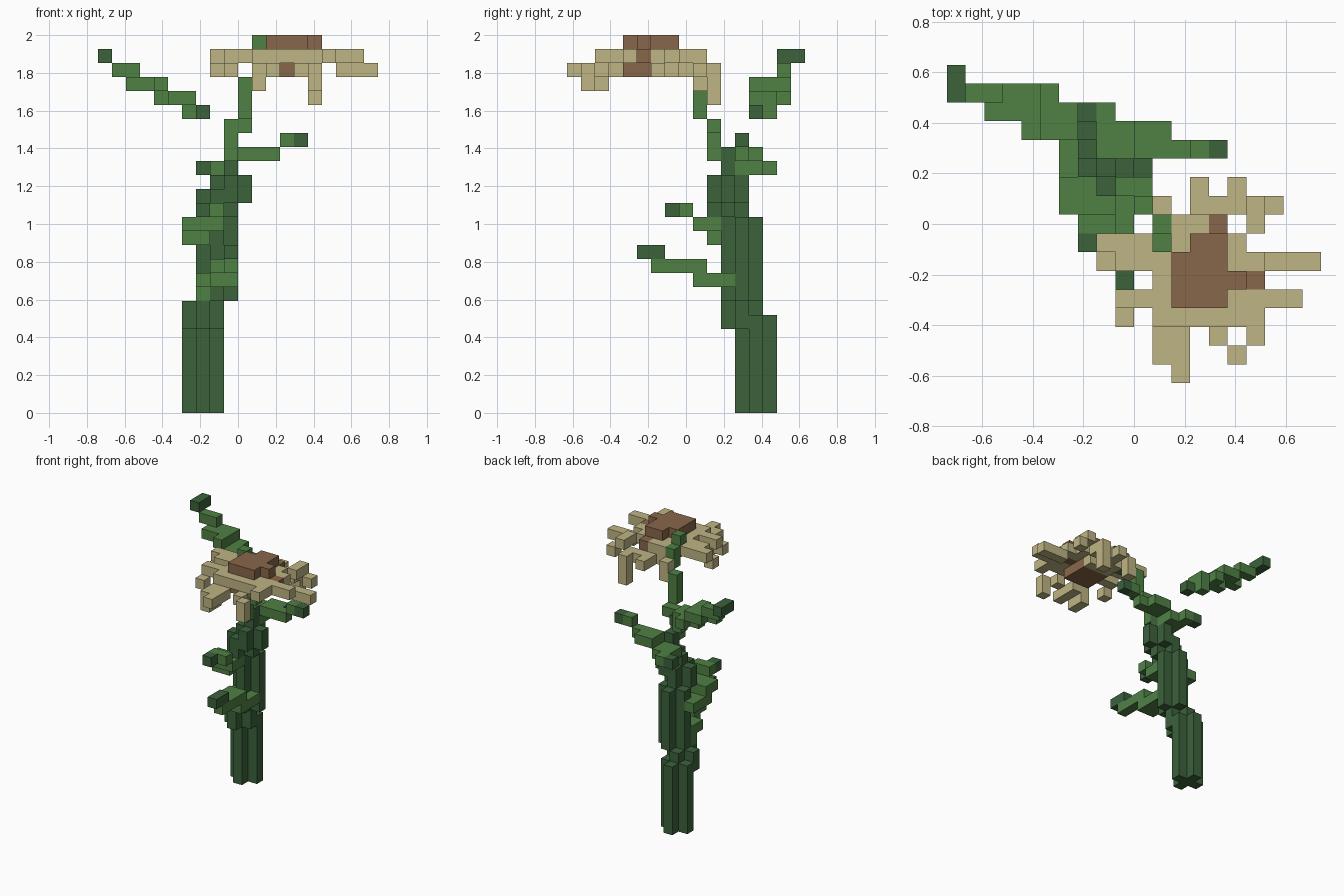
import bpy, bmesh
from mathutils import Vector

if "Cube" in bpy.data.objects:
    bpy.data.objects.remove(bpy.data.objects["Cube"], do_unlink=True)

V = 2 / 27                       # block size
ORIGIN = Vector((-10 * V, -8.5 * V, 0))


def material(name, rgb):
    lin = [((c / 255 + 0.055) / 1.055) ** 2.4 for c in rgb] + [1]
    m = bpy.data.materials.new(name)
    m.use_nodes = True
    m.diffuse_color = lin
    bsdf = m.node_tree.nodes["Principled BSDF"]
    bsdf.inputs["Base Color"].default_value = lin
    bsdf.inputs["Roughness"].default_value = 0.9
    return m


DARK = material("dark green", (59, 98, 59))
LIGHT = material("light green", (80, 129, 69))
CREAM = material("cream", (191, 181, 132))
BROWN = material("brown", (137, 103, 75))


def span(v):
    return range(v[0], v[1] + 1) if isinstance(v, tuple) else (v,)


def cells(rows):
    """Expand (x, y, z) rows, each entry a number or a (first, last) span."""
    return {(i, j, k) for x, y, z in rows
            for i in span(x) for j in span(y) for k in span(z)}


def plus(i, j, k):
    """Plus-shaped column with its centre at i, j."""
    return [((i - 1, i + 1), j, k), (i, (j - 1, j + 1), k)]


def blocks(name, *layers):
    """One object from blocks; each layer is (material, rows). Inner faces are left out."""
    colour = {}
    mesh = bpy.data.meshes.new(name)
    for n, (mat, rows) in enumerate(layers):
        mesh.materials.append(mat)
        colour.update({c: n for c in cells(rows)})
    bm = bmesh.new()
    verts = {}

    def vert(p):
        if p not in verts:
            verts[p] = bm.verts.new(ORIGIN + Vector(p) * V)
        return verts[p]

    for c, n in sorted(colour.items()):
        for axis in range(3):
            for side in (0, 1):
                near = list(c)
                near[axis] += 2 * side - 1
                if tuple(near) in colour:
                    continue
                u, w = (axis + 1) % 3, (axis + 2) % 3
                ring = []
                for a, b in ((0, 0), (1, 0), (1, 1), (0, 1)):
                    p = list(c)
                    p[axis] += side
                    p[u] += a
                    p[w] += b
                    ring.append(vert(tuple(p)))
                face = bm.faces.new(ring if side else ring[::-1])
                face.material_index = n
    bm.to_mesh(mesh)
    bm.free()
    obj = bpy.data.objects.new(name, mesh)
    bpy.context.collection.objects.link(obj)
    return obj


# Thick stem, stepping sideways as it rises
blocks("stem", (DARK, plus(7, 13, (0, 6)) + plus(7, 12, (6, 7)) + plus(8, 12, (8, 13))
                + plus(8, 11, (14, 15)) + plus(9, 11, (15, 16)) + [(9, 11, (17, 18))]))

# Thin neck curling over into the flower
blocks("neck", (LIGHT, [(9, 10, (18, 20)), (10, 10, 20), (10, 9, (21, 23)),
                        (11, 8, (24, 25)), (11, 7, 26)]))

# Leaves, from the bottom up
blocks("lower_leaf",
       (LIGHT, [((7, 8), 11, 8), ((7, 9), (10, 11), 9), ((8, 9), 9, 9),
                ((8, 9), (8, 9), 10), (9, (6, 7), 10)]),
       (DARK, [(9, (5, 6), 11)]))
blocks("middle_leaf",
       (LIGHT, [(6, (10, 12), 12), (7, (10, 11), 12), ((6, 8), (9, 10), 13),
                ((7, 8), 8, 14)]),
       (DARK, [(7, 7, 14)]))
blocks("back_leaf",
       (LIGHT, [((8, 9), (12, 13), 17), (8, 14, 17)]),
       (DARK, [(7, 14, 17)]))
blocks("side_leaf",
       (LIGHT, [((10, 11), (12, 13), 18), (12, 12, 18), (13, 12, 19)]),
       (DARK, [(14, 12, 19)]))
blocks("upper_leaf",
       (LIGHT, [((1, 2), 15, 24), ((2, 4), 14, 23), ((3, 4), 15, 23), (4, 13, 23),
                ((4, 6), 14, 22), ((5, 6), 13, 22), (5, 15, 22), (6, 14, 21)]),
       (DARK, [(0, (15, 16), 25), (7, 13, 21)]))

# Brown flower centre
blocks("flower_centre",
       (BROWN, [((12, 14), (4, 6), (24, 26)), ((13, 14), 7, (25, 26)), (15, 5, (25, 26)),
                (16, 5, 25), (14, 8, 25)]))

# Petals: ring around the centre, then drooping tips
blocks("petals",
       (CREAM, [((11, 16), 3, 25), (11, (4, 6), 25), (12, 7, 25), ((12, 13), 8, (24, 25)),
                ((12, 14), 7, 24), (15, 7, 25)]),
       (CREAM, [((8, 10), 7, 25), ((9, 10), 6, 25), (8, 6, 24),
                ((9, 10), 4, 25), (9, 3, 24)]),
       (CREAM, [((15, 16), 6, 25), ((17, 19), 6, 24), ((15, 18), 4, 25), (16, 2, 25)]),
       (CREAM, [((11, 12), 2, 24), (12, (0, 1), 24), (11, 1, (23, 24)), (11, 2, 23),
                (14, 2, 24), (15, 1, (23, 24))]),
       (CREAM, [((13, 15), 9, 24), (13, 10, 24), (15, 10, (22, 24)), (16, (8, 9), 25),
                (17, 9, 24), (11, 9, (23, 24))]))
